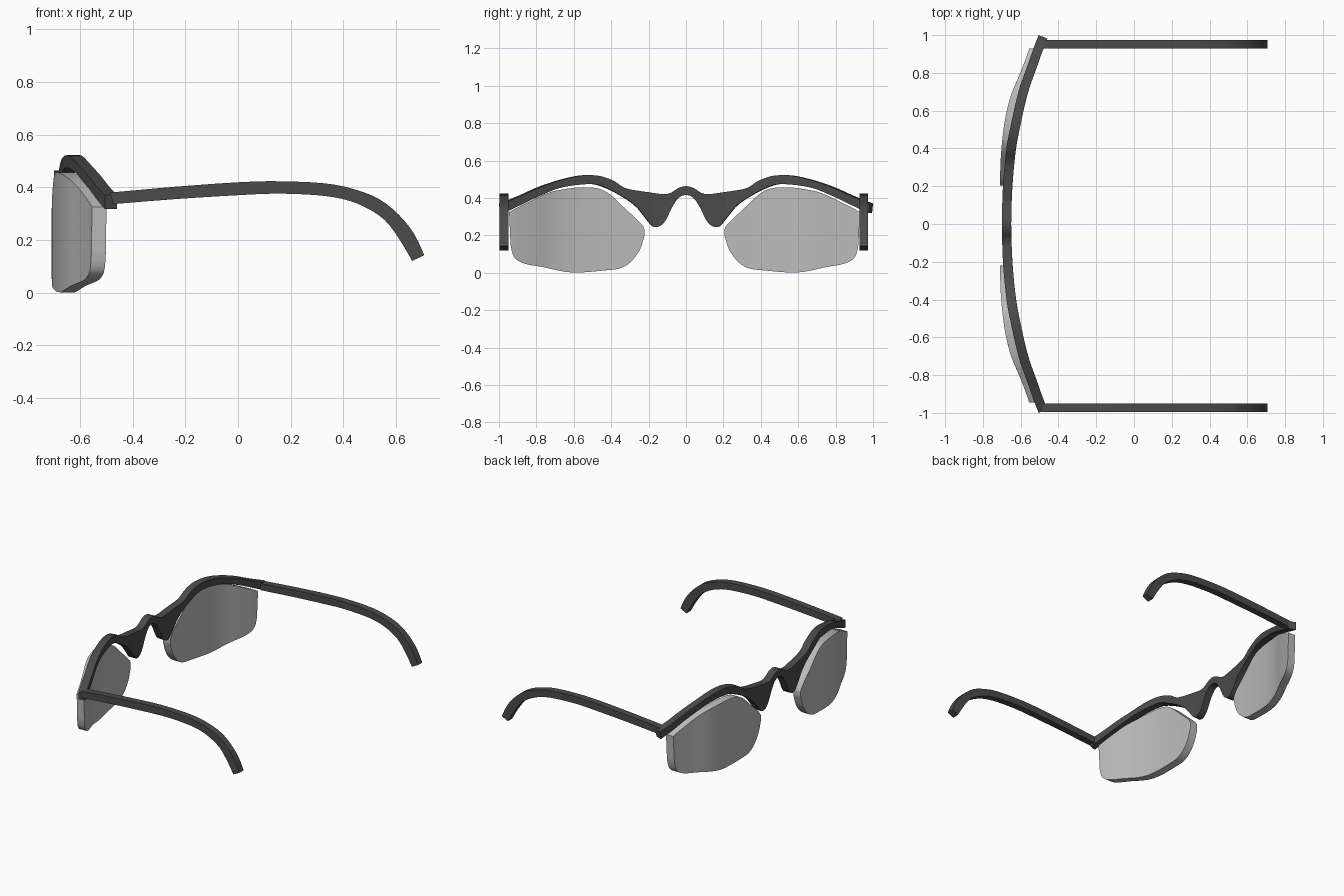
import bpy, bmesh
from mathutils import Vector

if "Cube" in bpy.data.objects:
    bpy.data.objects.remove(bpy.data.objects["Cube"])


def smooth(pts, n):
    """Catmull-Rom resampling of a 2D polyline."""
    p = [Vector(q) for q in pts]
    p = [p[0]] + p + [p[-1]]
    out = []
    for i in range(1, len(p) - 2):
        a, b, c, d = p[i - 1:i + 3]
        for k in range(n):
            t = k / n
            out.append(0.5 * (2 * b + (c - a) * t + (2 * a - 5 * b + 4 * c - d) * t * t
                              + (3 * b - a - 3 * c + d) * t ** 3))
    return out + [p[-2]]


def depth(curve, y):
    """Depth x of a front curve at sideways distance |y|."""
    y = abs(y)
    for a, b in zip(curve, curve[1:]):
        if y <= b.x:
            return a.y + (b.y - a.y) * (y - a.x) / (b.x - a.x)
    return curve[-1].y


def slab(name, top, bottom, rows, front, back, mat):
    """Solid between two edge lines, placed by the front and back mappings."""
    bm = bmesh.new()
    grids = []
    for place in (front, back):
        grids.append([[bm.verts.new(place(a.lerp(b, j / rows))) for j in range(rows + 1)]
                      for a, b in zip(top, bottom)])
    f, k = grids
    n = len(top) - 1
    for g in grids:
        for i in range(n):
            for j in range(rows):
                bm.faces.new((g[i][j], g[i + 1][j], g[i + 1][j + 1], g[i][j + 1]))
    for i in range(n):
        for j in (0, rows):
            bm.faces.new((f[i][j], f[i + 1][j], k[i + 1][j], k[i][j]))
    for i in (0, n):
        for j in range(rows):
            bm.faces.new((f[i][j], f[i][j + 1], k[i][j + 1], k[i][j]))
    bmesh.ops.recalc_face_normals(bm, faces=bm.faces)
    me = bpy.data.meshes.new(name)
    bm.to_mesh(me)
    bm.free()
    me.materials.append(mat)
    ob = bpy.data.objects.new(name, me)
    bpy.context.collection.objects.link(ob)
    bpy.ops.object.select_all(action='DESELECT')
    ob.select_set(True)
    bpy.context.view_layer.objects.active = ob
    bpy.ops.object.shade_smooth_by_angle(angle=0.6)


dark = bpy.data.materials.new("dark_plastic")
dark.diffuse_color = (0.07, 0.07, 0.07, 1)
dark.use_nodes = True
dark.node_tree.nodes["Principled BSDF"].inputs["Base Color"].default_value = dark.diffuse_color
glass = bpy.data.materials.new("tinted_glass")
glass.diffuse_color = (0.5, 0.5, 0.5, 1)
glass.use_nodes = True
glass.node_tree.nodes["Principled BSDF"].inputs["Base Color"].default_value = glass.diffuse_color

# brow frame with nose bridge, wrapped around the face
frame_x = smooth([(0, -.7), (.2, -.694), (.4, -.675), (.5, -.657), (.7, -.612),
                  (.85, -.56), (.93, -.532), (1, -.505)], 4)
top = [(0, .463), (.04, .453), (.08, .428), (.12, .42), (.2, .43), (.3, .445), (.345, .46),
       (.39, .49), (.46, .515), (.53, .522), (.6, .515), (.7, .49), (.8, .455), (.9, .41), (1, .37)]
low = [(0, .415), (.04, .4), (.075, .35), (.11, .28), (.14, .25), (.17, .245), (.195, .262),
       (.26, .345), (.34, .405), (.45, .46), (.53, .474), (.68, .455), (.8, .41), (.9, .362), (.995, .318)]


def both(pts):
    return smooth([(-y, z) for y, z in pts[:0:-1]] + pts, 4)


def frame_front(p):
    return Vector((depth(frame_x, p.x), p.x, p.y))


def frame_back(p):
    # offset along the inward normal of the front curve
    a, b = max(abs(p.x) - 0.03, 0), min(abs(p.x) + 0.03, 1)
    slope = (depth(frame_x, b) - depth(frame_x, a)) / (b - a) if abs(p.x) > 0.03 else 0
    s = 1 if p.x > 0 else -1
    return frame_front(p) + Vector((1, -s * slope, 0)).normalized() * 0.05


slab("brow_frame", both(top), both(low), 2, frame_front, frame_back, dark)

# lens and temple outlines
lens_x = smooth([(.18, -.71), (.35, -.706), (.5, -.692), (.6, -.675), (.7, -.648),
                 (.8, -.605), (.9, -.567), (.945, -.553)], 4)
lens_top = smooth([(.213, .23), (.235, .265), (.33, .355), (.4, .42), (.46, .45), (.54, .457),
                   (.62, .45), (.73, .427), (.86, .365), (.938, .325)], 4)
lens_low = smooth([(.213, .2), (.24, .12), (.285, .06), (.34, .025), (.42, .013), (.6, .001),
                   (.757, .03), (.86, .05), (.912, .085), (.93, .15)], 4)
arm_top = smooth([(-.485, .38), (-.24, .402), (0, .419), (.157, .423), (.33, .415), (.44, .393),
                  (.537, .355), (.613, .294), (.67, .222), (.708, .142)], 3)
arm_low = smooth([(-.476, .336), (-.24, .355), (0, .37), (.15, .376), (.3, .37), (.4, .355),
                  (.48, .326), (.556, .277), (.613, .203), (.662, .12)], 3)

# mirrored lenses and temples
for side, s in (("left", -1), ("right", 1)):
    slab(side + "_lens", lens_top, lens_low, 8,
         lambda p: Vector((depth(lens_x, p.x), s * p.x - .008, p.y)),
         lambda p: Vector((depth(lens_x, p.x) + .055, s * p.x - .008, p.y)), glass)
    slab(side + "_temple", arm_top, arm_low, 1,
         lambda p: Vector((p.x, s * .962 - .011 - .023, p.y)),
         lambda p: Vector((p.x, s * .962 - .011 + .023, p.y)), dark)
